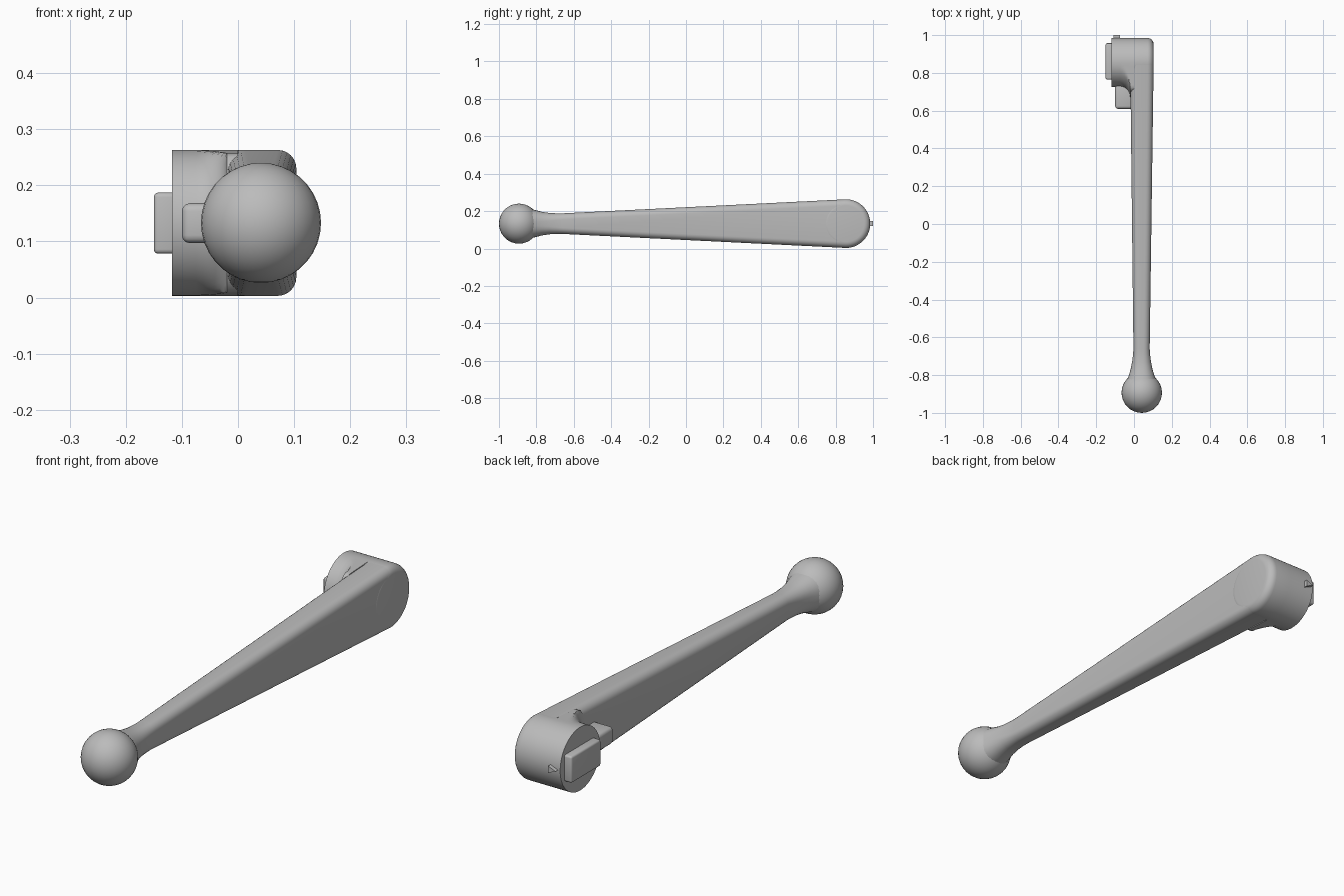
import bpy, bmesh
from math import sin, cos, pi, radians

cube = bpy.data.objects.get("Cube")
if cube:
    bpy.data.objects.remove(cube, do_unlink=True)

grey = bpy.data.materials.new("plain grey")
grey.use_nodes = True
grey.diffuse_color = (0.5, 0.5, 0.5, 1)
grey.node_tree.nodes["Principled BSDF"].inputs["Base Color"].default_value = (0.5, 0.5, 0.5, 1)

MID_Z = 0.133            # height of the centre line
HUB_Y, HUB_R = 0.855, 0.13


def finish(name, bm, angle=35):
    bmesh.ops.recalc_face_normals(bm, faces=bm.faces)
    mesh = bpy.data.meshes.new(name)
    bm.to_mesh(mesh)
    bm.free()
    mesh.materials.append(grey)
    obj = bpy.data.objects.new(name, mesh)
    bpy.context.collection.objects.link(obj)
    bpy.ops.object.select_all(action="DESELECT")
    obj.select_set(True)
    bpy.context.view_layer.objects.active = obj
    bpy.ops.object.shade_smooth_by_angle(angle=radians(angle))
    return obj


def loft(name, rings, angle=35):
    """Skin a list of equal-length rings and cap both ends."""
    bm = bmesh.new()
    loops = [[bm.verts.new(p) for p in ring] for ring in rings]
    n = len(loops[0])
    for a, b in zip(loops, loops[1:]):
        for i in range(n):
            j = (i + 1) % n
            bm.faces.new((a[i], a[j], b[j], b[i]))
    bm.faces.new(loops[0])
    bm.faces.new(loops[-1])
    return finish(name, bm, angle)


def rounded_section(y, cx, hx, hz, r, steps=6):
    """Rounded rectangle standing across the arm."""
    ring = []
    for q, (sx, sz) in enumerate(((1, 1), (-1, 1), (-1, -1), (1, -1))):
        for k in range(steps + 1):
            a = (q + k / steps) * pi / 2
            ring.append((cx + sx * (hx - r) + r * cos(a), y,
                         MID_Z + sz * (hz - r) + r * sin(a)))
    return ring


def block(name, low, high, bevel):
    bm = bmesh.new()
    bmesh.ops.create_cube(bm, size=1)
    for v in bm.verts:
        v.co = [(l + h) / 2 + c * (h - l) for l, h, c in zip(low, high, v.co)]
    bmesh.ops.bevel(bm, geom=bm.edges[:], offset=bevel, segments=3,
                    profile=0.5, affect="EDGES")
    return finish(name, bm)


def arm_half_height(y):
    return 0.055 + (HUB_R - 0.055) * (y + 0.66) / (HUB_Y + 0.66)


# Tapered arm, with its neck flaring into the ball
sections = [(-0.83, 0.04, 0.078, 0.078, 0.07), (-0.80, 0.04, 0.067, 0.071, 0.06),
            (-0.77, 0.04, 0.058, 0.063, 0.05), (-0.73, 0.04, 0.050, 0.057, 0.042),
            (-0.69, 0.04, 0.045, 0.055, 0.036), (-0.66, 0.04, 0.043, 0.055, 0.033),
            (HUB_Y, 0.042, 0.062, HUB_R, 0.033)]
loft("arm", [rounded_section(*s) for s in sections])

# Ball at the front end
bm = bmesh.new()
bmesh.ops.create_uvsphere(bm, u_segments=32, v_segments=18, radius=0.107)
bmesh.ops.translate(bm, verts=bm.verts, vec=(0.041, -0.893, MID_Z))
finish("ball_grip", bm)

# Round hub: rounded outer rim, and a concave fillet where it meets the arm
FILLET = 0.055
profile = [(-0.118, 0, HUB_R)]
for k in range(8):
    a = k / 7 * pi / 2
    profile.append((-0.02 - FILLET * (1 - sin(a)), FILLET * (1 - cos(a)), HUB_R))
profile += [(0.0, FILLET, HUB_R), (0.001, 0, HUB_R)]
for k in range(7):
    a = k / 6 * pi / 2
    profile.append((0.071 + 0.033 * sin(a), 0, HUB_R - 0.033 * (1 - cos(a))))


def hub_ring(x, flare, radius, count=64):
    ring = []
    for i in range(count):
        a = 2 * pi * i / count
        r = radius + (flare if cos(a) > 1e-6 else 0)
        y, z = HUB_Y - r * cos(a), r * sin(a)
        if flare and cos(a) > 1e-6:
            limit = arm_half_height(y)
            z = max(-limit, min(limit, z))
        ring.append((x, y, MID_Z + z))
    return ring


loft("hub", [hub_ring(*p) for p in profile])

# Drive key on the hub face, and stop lug beside the arm
block("drive_key", (-0.15, 0.765, 0.078), (-0.10, 0.957, 0.187), 0.008)
block("stop_lug", (-0.10, 0.61, 0.097), (0.0, 0.76, 0.168), 0.014)

# Small triangular pointer on the back of the hub
triangle = ((-0.074, -0.014), (-0.108, 0), (-0.074, 0.014))
loft("pointer_mark", [[(x, y, MID_Z + z) for x, z in triangle] for y in (0.97, 1.0)])
